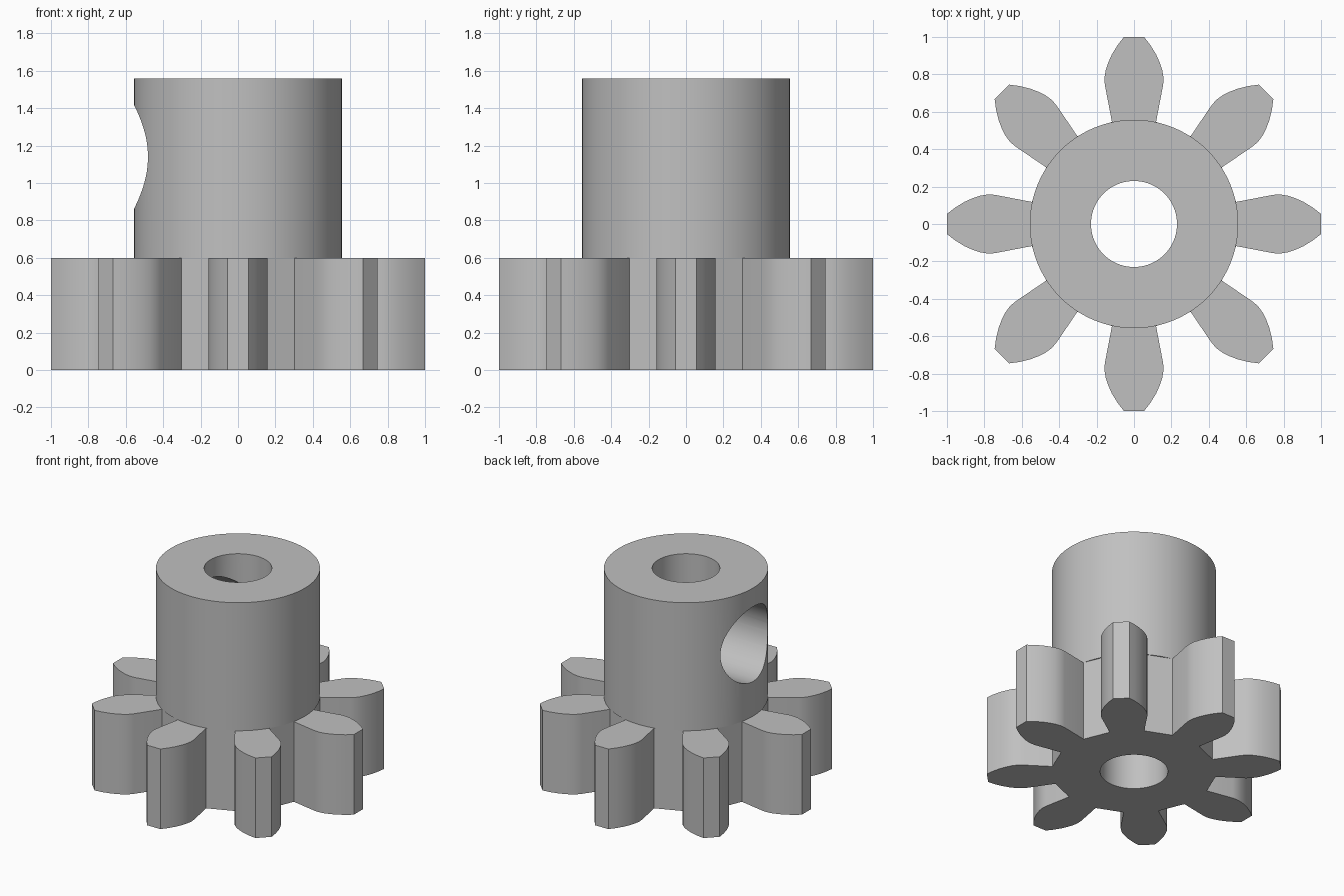
import bpy
import bmesh
from math import sin, cos, pi, radians

scene = bpy.context.scene
cube = bpy.data.objects.get("Cube")
if cube:
    bpy.data.objects.remove(cube, do_unlink=True)

TEETH = 8
GEAR_TOP = 0.6
HUB_TOP = 1.56
HUB_R = 0.557
BORE_R = 0.23
HOLE_R = 0.28
HOLE_Z = 1.14

grey = bpy.data.materials.new("plain_grey")
grey.use_nodes = True
colour = (0.53, 0.53, 0.53, 1)
grey.diffuse_color = colour
grey.node_tree.nodes["Principled BSDF"].inputs["Base Color"].default_value = colour


def make_object(name, bm):
    bmesh.ops.recalc_face_normals(bm, faces=bm.faces)
    mesh = bpy.data.meshes.new(name)
    bm.to_mesh(mesh)
    bm.free()
    mesh.materials.append(grey)
    obj = bpy.data.objects.new(name, mesh)
    scene.collection.objects.link(obj)
    return obj


def prism(name, outline, z0, z1):
    """Extrude a flat outline straight up."""
    bm = bmesh.new()
    base = bm.faces.new([bm.verts.new((x, y, z0)) for x, y in outline])
    up = bmesh.ops.extrude_face_region(bm, geom=[base], use_keep_orig=True)
    verts = [g for g in up["geom"] if isinstance(g, bmesh.types.BMVert)]
    bmesh.ops.translate(bm, verts=verts, vec=(0, 0, z1 - z0))
    return make_object(name, bm)


def circle(radius, count=96):
    return [(radius * cos(2 * pi * i / count), radius * sin(2 * pi * i / count))
            for i in range(count)]


def select_only(obj):
    bpy.ops.object.select_all(action="DESELECT")
    obj.select_set(True)
    bpy.context.view_layer.objects.active = obj


def cut(obj, cutter):
    """Subtract the cutter, then delete it."""
    cutter.hide_render = True
    mod = obj.modifiers.new("cut", "BOOLEAN")
    mod.operation = "DIFFERENCE"
    mod.solver = "EXACT"
    mod.object = cutter
    select_only(obj)
    bpy.ops.object.modifier_apply(modifier=mod.name)
    bpy.data.objects.remove(cutter, do_unlink=True)


# Toothed wheel: half a tooth as (half width, radius), mirrored and repeated
half = [(0.118, 0.546), (0.156, 0.745), (0.158, 0.78), (0.152, 0.82),
        (0.139, 0.86), (0.119, 0.905), (0.09, 0.953), (0.055, 0.9985)]
tooth = [(r, -w) for w, r in half] + [(r, w) for w, r in reversed(half)]
outline = []
for i in range(TEETH):
    c, s = cos(2 * pi * i / TEETH), sin(2 * pi * i / TEETH)
    outline += [(x * c - y * s, x * s + y * c) for x, y in tooth]
gear = prism("toothed_wheel", outline, 0, GEAR_TOP)
cut(gear, prism("bore_cutter", circle(BORE_R), -0.2, 2))

# Hub with the shaft bore and a wide side hole opening into it
hub = prism("hub", circle(HUB_R), GEAR_TOP, HUB_TOP)
cut(hub, prism("bore_cutter", circle(BORE_R), -0.2, 2))
hole = prism("side_hole_cutter", circle(HOLE_R, 64), 0, 1)
hole.rotation_euler = (0, radians(-90), 0)
hole.location = (0, 0, HOLE_Z)
bpy.context.view_layer.update()
cut(hub, hole)

# Smooth curved walls, crisp edges
for obj in (gear, hub):
    select_only(obj)
    bpy.ops.object.shade_smooth_by_angle(angle=radians(25))
